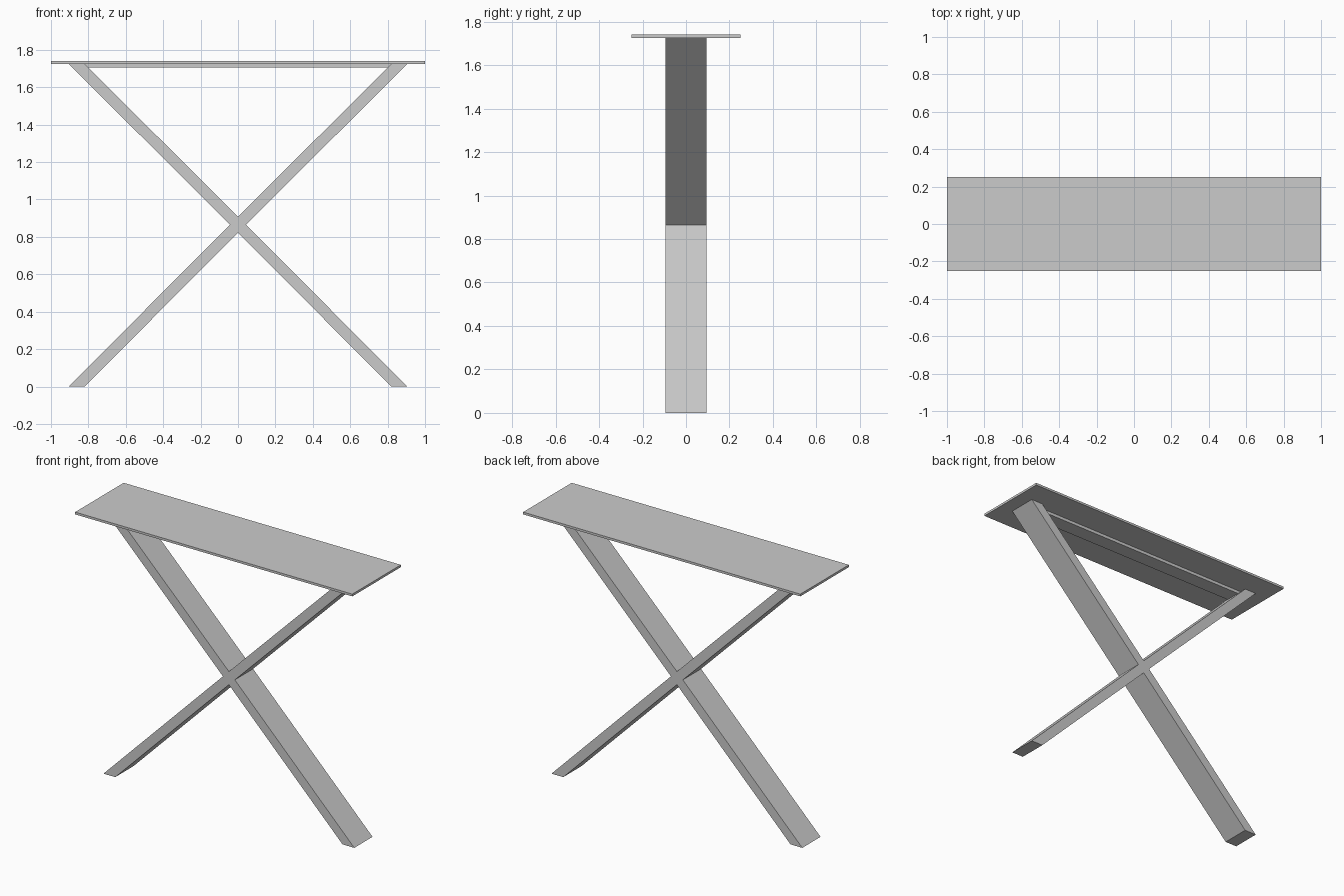
import bpy, bmesh

if "Cube" in bpy.data.objects:
    bpy.data.objects.remove(bpy.data.objects["Cube"])

TOP_Z = 1.725    # underside of the top
CROSS_Z = 0.865  # height where the legs cross


def prism(name, outline, half_depth):
    """Extrude an x/z outline along y, centred on y = 0."""
    bm = bmesh.new()
    face = bm.faces.new([bm.verts.new((x, -half_depth, z)) for x, z in outline])
    ext = bmesh.ops.extrude_face_region(bm, geom=[face])
    moved = [v for v in ext["geom"] if isinstance(v, bmesh.types.BMVert)]
    bmesh.ops.translate(bm, verts=moved, vec=(0, 2 * half_depth, 0))
    bmesh.ops.recalc_face_normals(bm, faces=bm.faces[:])
    mesh = bpy.data.meshes.new(name)
    bm.to_mesh(mesh)
    bm.free()
    obj = bpy.data.objects.new(name, mesh)
    bpy.context.collection.objects.link(obj)
    return obj


def box_outline(half_x, z0, z1):
    return [(-half_x, z0), (half_x, z0), (half_x, z1), (-half_x, z1)]


# Thin rectangular top
prism("table_top", box_outline(1.0, TOP_Z, 1.74), 0.25)

# Crossed legs as one X-shaped frame, so no faces hide inside the crossing
outer, inner, half = 0.905, 0.82, 0.043
prism("crossed_legs", [
    (-outer, 0), (-inner, 0), (0, CROSS_Z - half), (inner, 0), (outer, 0),
    (half, CROSS_Z), (outer, TOP_Z), (inner, TOP_Z), (0, CROSS_Z + half),
    (-inner, TOP_Z), (-outer, TOP_Z), (-half, CROSS_Z)], 0.094)

# Flat rail under the top, mitred to the inner faces of the legs
prism("under_rail", [(-0.80, 1.705), (0.80, 1.705),
                     (inner, TOP_Z), (-inner, TOP_Z)], 0.05)
